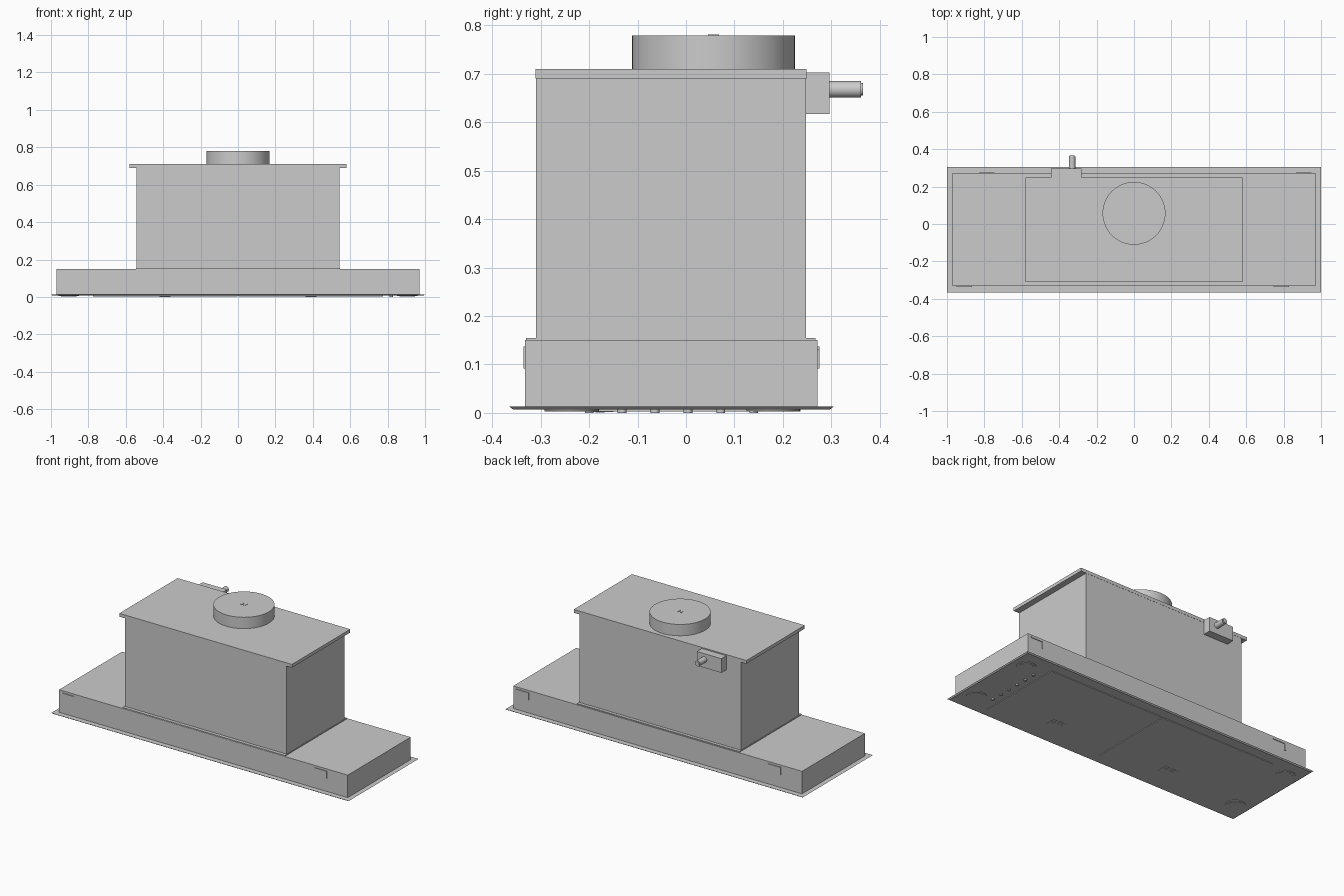
import bpy
import bmesh
from mathutils import Matrix, Vector

if "Cube" in bpy.data.objects:
    bpy.data.objects.remove(bpy.data.objects["Cube"])


def finish(name, bm):
    mesh = bpy.data.meshes.new(name)
    bmesh.ops.recalc_face_normals(bm, faces=bm.faces)
    bm.to_mesh(mesh)
    bm.free()
    obj = bpy.data.objects.new(name, mesh)
    bpy.context.collection.objects.link(obj)
    return obj


def box(name, x, y, z):
    """Box from (min, max) ranges on each axis."""
    bm = bmesh.new()
    bmesh.ops.create_cube(bm, size=1)
    for v in bm.verts:
        v.co = Vector([(r[0] + r[1]) / 2 + c * (r[1] - r[0])
                       for c, r in zip(v.co, (x, y, z))])
    return finish(name, bm)


def cylinder(name, center, radius, depth, axis='Z', sides=48):
    bm = bmesh.new()
    rot = Matrix.Rotation(1.5707963, 4, 'X') if axis == 'Y' else Matrix()
    bmesh.ops.create_cone(bm, cap_ends=True, segments=sides, radius1=radius,
                          radius2=radius, depth=depth,
                          matrix=Matrix.Translation(center) @ rot)
    obj = finish(name, bm)
    bpy.context.view_layer.objects.active = obj
    obj.select_set(True)
    bpy.ops.object.shade_smooth_by_angle()
    obj.select_set(False)
    return obj


# Trim plate with underside edges tapered inwards
plate = box("trim_plate", (-1, 1), (-0.365, 0.305), (0.007, 0.013))
for v in plate.data.vertices:
    if v.co.z < 0.01:
        v.co.x -= 0.008 if v.co.x > 0 else -0.008
        v.co.y -= 0.008 if v.co.y > 0 else -0.008

# Lower canopy, motor housing and top flange
box("lower_canopy", (-0.97, 0.97), (-0.332, 0.272), (0.012, 0.15))
box("housing_base_flange", (-0.546, 0.546), (-0.33, 0.267), (0.149, 0.155))
box("motor_housing", (-0.543, 0.543), (-0.31, 0.248), (0.15, 0.70))
box("top_plate", (-0.58, 0.58), (-0.311, 0.249), (0.69, 0.71))

# Duct collar with a small flap hinge on top
cylinder("duct_collar", (0, 0.057, 0.744), 0.168, 0.07, sides=64)
for s in (-1, 1):
    box("flap_hinge", (s * 0.011 - 0.004, s * 0.011 + 0.004),
        (0.045, 0.068), (0.778, 0.781))
box("flap_hinge_pin", (-0.011, 0.011), (0.054, 0.059), (0.778, 0.781))

# Junction box and cable gland on the back
box("junction_box", (-0.445, -0.28), (0.247, 0.296), (0.617, 0.703))
cylinder("cable_gland", (-0.331, 0.327, 0.668), 0.017, 0.068, 'Y', 32)
cylinder("cable_tip", (-0.331, 0.362, 0.668), 0.013, 0.006, 'Y', 32)

# L-shaped spring clips, repeated on the back by a half turn
for x in (-0.95, 0.745):
    for turn in (1, -1):
        def span(a, b):
            return tuple(sorted((turn * a, turn * b)))
        wall = 0.331 if turn == 1 else 0.271
        y = span(-wall, -wall - 0.005)
        box("clip_bar", span(x, x + 0.085), y, (0.131, 0.137))
        box("clip_leg", span(x + 0.079, x + 0.085), y, (0.092, 0.137))

# Underside: two filter panels with latches, and corner lamps
for s in (-1, 1):
    x = sorted((s * 0.003, s * 0.775))
    box("filter_panel", x, (-0.292, 0.236), (0.003, 0.009))
    cx = s * 0.39
    box("latch_plate", (cx - 0.045, cx + 0.045), (-0.205, -0.15), (0.002, 0.005))
    box("latch_grip", (cx - 0.03, cx + 0.03), (-0.187, -0.168), (0.001, 0.004))
    for y in (-0.235, 0.18):
        cylinder("lamp_ring", (s * 0.905, y, 0.006), 0.055, 0.004)
        cylinder("lamp_lens", (s * 0.905, y, 0.005), 0.042, 0.004)

# Row of control buttons
for i in range(6):
    cylinder("control_button", (0.82, -0.2 + i * 0.068, 0.004), 0.009, 0.008, sides=24)
